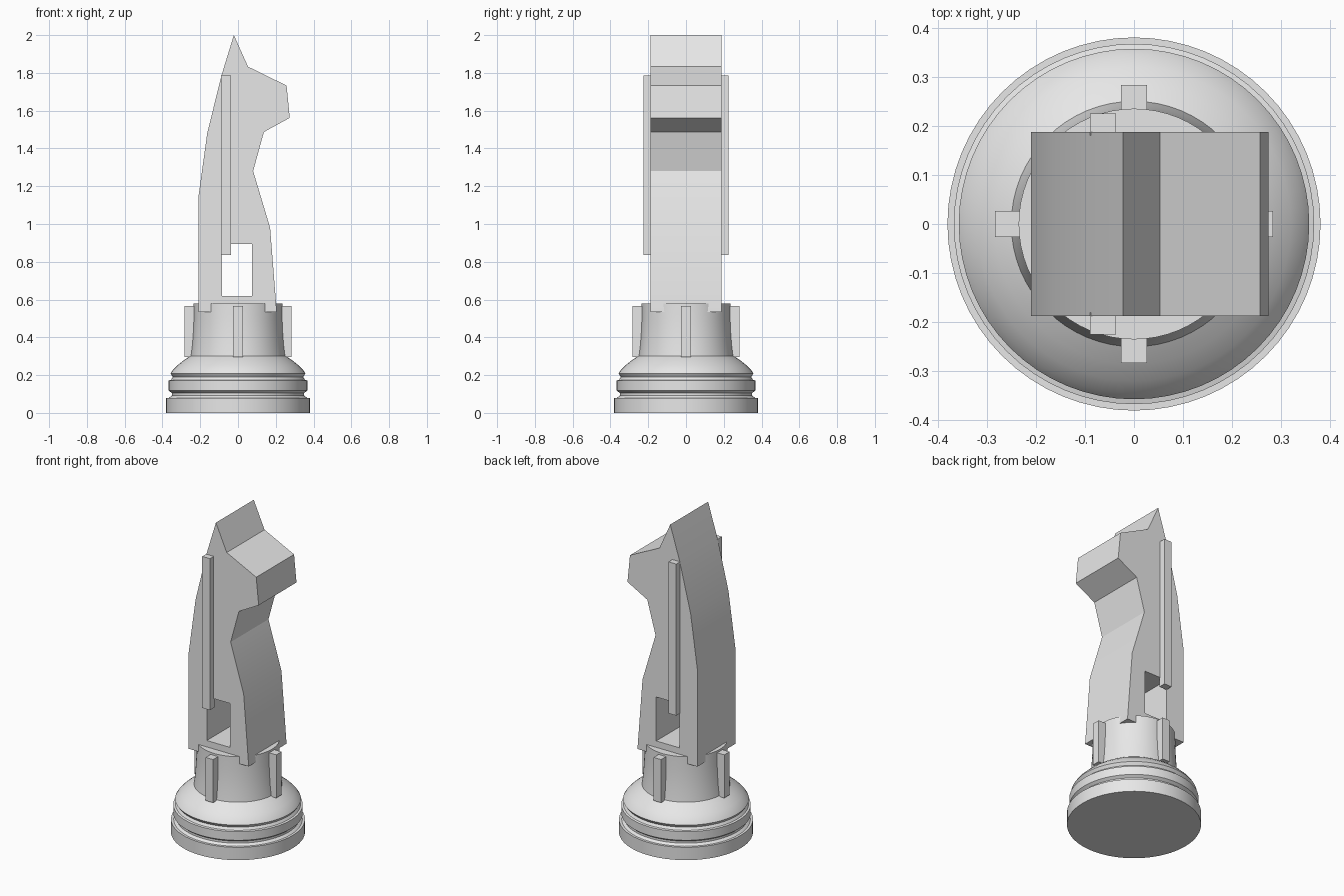
import bpy, bmesh, math

cube = bpy.data.objects.get("Cube")
if cube:
    bpy.data.objects.remove(cube, do_unlink=True)

grey = bpy.data.materials.new("plain_grey")
grey.use_nodes = True
grey.diffuse_color = (0.8, 0.8, 0.8, 1)
grey.node_tree.nodes["Principled BSDF"].inputs["Base Color"].default_value = (0.8, 0.8, 0.8, 1)


def select_only(obj):
    bpy.ops.object.select_all(action="DESELECT")
    obj.select_set(True)
    bpy.context.view_layer.objects.active = obj


def add_object(name, data):
    obj = bpy.data.objects.new(name, data)
    bpy.context.collection.objects.link(obj)
    data.materials.append(grey)
    return obj


def smooth(obj, degrees):
    select_only(obj)
    bpy.ops.object.shade_smooth_by_angle(angle=math.radians(degrees))


def lathe(name, profile, segments=64):
    """Spin (radius, height) points round the z axis and cap both ends."""
    bm = bmesh.new()
    rings = []
    for radius, z in profile:
        angles = [math.tau * i / segments for i in range(segments)]
        rings.append([bm.verts.new((radius * math.cos(a), radius * math.sin(a), z)) for a in angles])
    for low, high in zip(rings, rings[1:]):
        for i in range(segments):
            j = (i + 1) % segments
            bm.faces.new((low[i], low[j], high[j], high[i]))
    bm.faces.new(rings[0][::-1])
    bm.faces.new(rings[-1])
    mesh = bpy.data.meshes.new(name)
    bm.to_mesh(mesh)
    bm.free()
    obj = add_object(name, mesh)
    smooth(obj, 30)
    return obj


def box(name, low, high, turn=0):
    """Box between two corners, turned round the z axis."""
    bm = bmesh.new()
    bmesh.ops.create_cube(bm, size=1)
    for v in bm.verts:
        v.co = [(a + b) / 2 + c * (b - a) for a, b, c in zip(low, high, v.co)]
    mesh = bpy.data.meshes.new(name)
    bm.to_mesh(mesh)
    bm.free()
    obj = add_object(name, mesh)
    obj.rotation_euler.z = turn
    return obj


def slab(name, outlines, half_depth):
    """Extrude an (x, z) outline with holes along y."""
    curve = bpy.data.curves.new(name, "CURVE")
    curve.dimensions = "2D"
    curve.fill_mode = "BOTH"
    curve.extrude = half_depth
    for outline in outlines:
        spline = curve.splines.new("POLY")
        spline.points.add(len(outline) - 1)
        for point, (x, z) in zip(spline.points, outline):
            point.co = (x, z, 0, 1)
        spline.use_cyclic_u = True
    obj = add_object(name, curve)
    obj.rotation_euler.x = math.pi / 2
    select_only(obj)
    bpy.ops.object.convert(target="MESH")
    obj = bpy.context.object
    bm = bmesh.new()
    bm.from_mesh(obj.data)
    bmesh.ops.remove_doubles(bm, verts=bm.verts, dist=0.0005)
    bmesh.ops.recalc_face_normals(bm, faces=bm.faces)
    bm.to_mesh(obj.data)
    bm.free()
    smooth(obj, 30)
    return obj


# Round base with grooves, shoulder and collar
lathe("base", [
    (0.38, 0), (0.38, 0.08), (0.365, 0.08), (0.35, 0.092), (0.35, 0.105),
    (0.367, 0.118), (0.367, 0.172), (0.355, 0.175), (0.345, 0.19), (0.357, 0.208),
    (0.345, 0.227), (0.32, 0.252), (0.285, 0.28), (0.25, 0.302),
    (0.243, 0.36), (0.238, 0.43), (0.235, 0.5), (0.235, 0.58),
])

# Four ribs round the collar
for i, side in enumerate(("left", "back", "right", "front")):
    box(f"collar_rib_{side}", (0.21, -0.026, 0.297), (0.283, 0.026, 0.567), i * math.pi / 2)

# Horse head and neck, with a square window through it
head = [
    (-0.21, 0.535), (0.205, 0.535), (0.17, 0.98), (0.08, 1.28), (0.137, 1.487),
    (0.274, 1.562), (0.257, 1.733), (0.053, 1.833), (-0.022, 2.0),
    (-0.088, 1.785), (-0.163, 1.48), (-0.21, 1.14),
]
window = [(-0.085, 0.62), (-0.085, 0.895), (0.075, 0.895), (0.075, 0.62)]
slab("horse_head", [head, window], 0.187)

# Upright mane strips on both faces
for side, near, far in (("front", -0.225, -0.18), ("back", 0.18, 0.225)):
    box(f"mane_strip_{side}", (-0.09, near, 0.837), (-0.037, far, 1.785))
